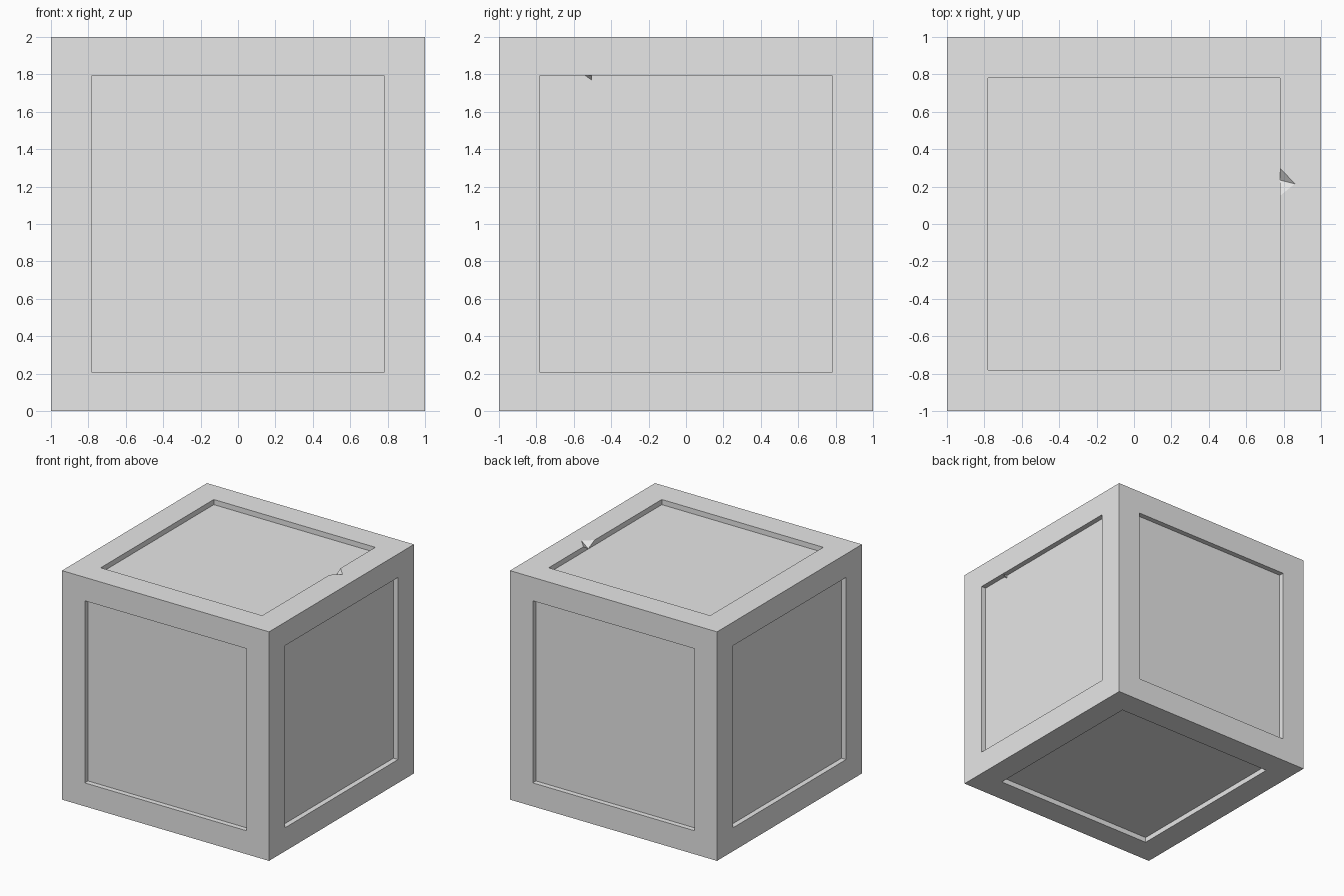
import bpy
import bmesh

if "Cube" in bpy.data.objects:
    bpy.data.objects.remove(bpy.data.objects["Cube"], do_unlink=True)

RIM = 0.78      # half width of each recessed panel
TALL = 0.795    # half height of the side panels
DEPTH = 0.045   # recess depth

grey = bpy.data.materials.new("plain_grey")
grey.use_nodes = True
grey.diffuse_color = (0.8, 0.8, 0.8, 1)
grey.node_tree.nodes["Principled BSDF"].inputs["Base Color"].default_value = (0.8, 0.8, 0.8, 1)


def make_object(name, bm):
    bmesh.ops.recalc_face_normals(bm, faces=bm.faces)
    mesh = bpy.data.meshes.new(name)
    bm.to_mesh(mesh)
    bm.free()
    mesh.materials.append(grey)
    obj = bpy.data.objects.new(name, mesh)
    bpy.context.scene.collection.objects.link(obj)
    return obj


def hull(name, points):
    bm = bmesh.new()
    verts = [bm.verts.new(p) for p in points]
    bmesh.ops.convex_hull(bm, input=verts)
    return make_object(name, bm)


# Block with a recessed panel on every side
bm = bmesh.new()
bmesh.ops.create_cube(bm, size=2)
panels = list(bm.faces)
bmesh.ops.inset_individual(bm, faces=panels, thickness=1 - RIM, use_even_offset=True)
for face in panels:
    face.normal_update()
    if abs(face.normal.z) < 0.5:
        for v in face.verts:
            v.co.z *= TALL / RIM
for face in panels:
    result = bmesh.ops.extrude_discrete_faces(bm, faces=[face])
    floor = result["faces"][0]
    floor.normal_update()
    bmesh.ops.translate(bm, verts=floor.verts, vec=-floor.normal * DEPTH)
bmesh.ops.translate(bm, verts=bm.verts, vec=(0, 0, 1))
block = make_object("block", bm)

# V-shaped nick in the top rim
points = [(0.86, 0.215, z) for z in (2, 2.1)]
for x in (RIM, 0.7):
    points += [(x, y, z) for y in (0.15, 0.30) for z in (2, 2.1)]
    points.append((x, 0.235, 2.002 - DEPTH))
cutter = hull("nick_cutter", points)
cutter.hide_render = True
nick = block.modifiers.new("nick", "BOOLEAN")
nick.operation = "DIFFERENCE"
nick.solver = "EXACT"
nick.object = cutter
bpy.context.view_layer.objects.active = block
bpy.ops.object.modifier_apply(modifier=nick.name)
bpy.data.objects.remove(cutter, do_unlink=True)

# Small splinter under the upper lip of the left panel
back = 1 - DEPTH
top = 1 + TALL
hull("splinter", [(back, -0.54, top), (back, -0.505, top),
                  (back, -0.505, top - 0.025), (0.985, -0.505, top)])
